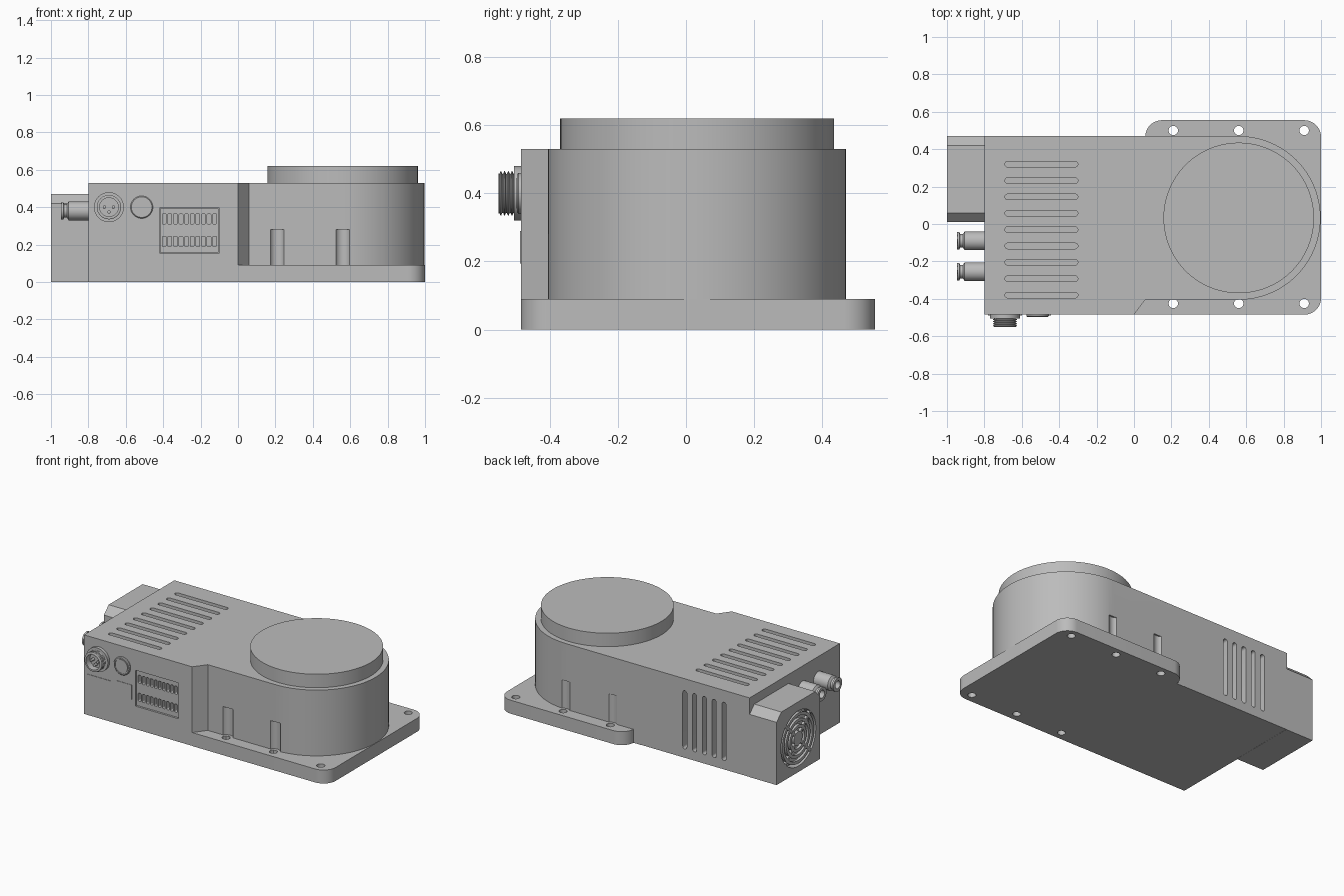
import bpy, bmesh, math
from mathutils import Vector

if "Cube" in bpy.data.objects:
    bpy.data.objects.remove(bpy.data.objects["Cube"])

GREY = (0.5, 0.5, 0.5, 1)
grey = bpy.data.materials.new("plain grey")
grey.use_nodes = True
grey.diffuse_color = GREY
grey.node_tree.nodes["Principled BSDF"].inputs["Base Color"].default_value = GREY


def finish(name, bm):
    """Turn a bmesh into a named, shaded object."""
    bmesh.ops.remove_doubles(bm, verts=bm.verts, dist=1e-5)
    bmesh.ops.recalc_face_normals(bm, faces=bm.faces)
    me = bpy.data.meshes.new(name)
    bm.to_mesh(me)
    bm.free()
    me.materials.append(grey)
    me.shade_smooth()
    me.set_sharp_from_angle(angle=math.radians(30))
    ob = bpy.data.objects.new(name, me)
    bpy.context.collection.objects.link(ob)
    return ob


def arc(cx, cy, r, a0, a1, n=12):
    """Points on an arc, angles in degrees."""
    steps = [math.radians(a0 + (a1 - a0) * i / n) for i in range(n + 1)]
    return [(cx + r * math.cos(a), cy + r * math.sin(a)) for a in steps]


def slot(cx, cy, w, h, r=0.0):
    """Rectangle outline with rounded corners."""
    if r == 0:
        return [(cx + sx * w / 2, cy + sy * h / 2) for sx, sy in ((1, 1), (-1, 1), (-1, -1), (1, -1))]
    pts = []
    for k, (sx, sy) in enumerate(((1, 1), (-1, 1), (-1, -1), (1, -1))):
        pts += arc(cx + sx * (w / 2 - r), cy + sy * (h / 2 - r), r, 90 * k, 90 * k + 90, 6)
    return pts


def circle(cx, cy, r, n=48):
    return arc(cx, cy, r, 0, 360, n)[:-1]


def add_prism(bm, pts, axis, lo, hi):
    """Extrude an outline along an axis; the outline uses the other two axes."""
    place = {"X": lambda a, b, t: (t, a, b), "Y": lambda a, b, t: (a, t, b), "Z": lambda a, b, t: (a, b, t)}[axis]
    clean = [p for i, p in enumerate(pts) if math.dist(p, pts[i - 1]) > 1e-5]
    low = [bm.verts.new(place(a, b, lo)) for a, b in clean]
    high = [bm.verts.new(place(a, b, hi)) for a, b in clean]
    bm.faces.new(low)
    bm.faces.new(high)
    for i in range(len(clean)):
        bm.faces.new((low[i - 1], low[i], high[i], high[i - 1]))


def prism(name, *parts):
    bm = bmesh.new()
    for part in parts:
        add_prism(bm, *part)
    return finish(name, bm)


def lathe(name, centre, direction, profile, steps=48):
    """Spin a (radius, height) profile around a direction."""
    bm = bmesh.new()
    verts = [bm.verts.new((r, 0, h)) for r, h in profile]
    edges = [bm.edges.new(pair) for pair in zip(verts, verts[1:])]
    bmesh.ops.spin(bm, geom=verts + edges, cent=(0, 0, 0), axis=(0, 0, 1), angle=math.tau, steps=steps)
    turn = Vector((0, 0, 1)).rotation_difference(Vector(direction))
    for v in bm.verts:
        v.co = turn @ v.co + Vector(centre)
    return finish(name, bm)


def cut(target, *parts):
    """Subtract prisms from a target and discard the cutter."""
    cutter = prism("cutter", *parts)
    cutter.hide_render = True
    mod = target.modifiers.new("cut", "BOOLEAN")
    mod.operation, mod.solver, mod.object = "DIFFERENCE", "EXACT", cutter
    graph = bpy.context.evaluated_depsgraph_get()
    me = bpy.data.meshes.new_from_object(target.evaluated_get(graph))
    target.modifiers.clear()
    target.data = me
    me.shade_smooth()
    me.set_sharp_from_angle(angle=math.radians(30))
    bpy.data.objects.remove(cutter)


FRONT, BACK, TOP = -0.485, 0.47, 0.53
MID, ROUND = 0.0325, 0.4375
holes = [(x, y) for x in (0.21, 0.56, 0.91) for y in (-0.425, 0.5)]

# Mounting plate with six through holes
plate_outline = ([(0, BACK), (0, FRONT)] + arc(0.91, FRONT + 0.09, 0.09, -90, 0)
                 + arc(0.91, 0.465, 0.09, 0, 90) + arc(0.15, 0.465, 0.09, 90, 180) + [(0.06, BACK)])
plate = prism("mounting_plate", (plate_outline, "Z", 0, 0.09))
cut(plate, *[(circle(x, y, 0.025, 24), "Z", -0.1, 0.2) for x, y in holes])

# Housing: square at one end, half round at the other
housing_outline = ([(-0.8, BACK), (-0.8, FRONT), (0, FRONT), (0.06, MID - ROUND)]
                   + arc(0.56, MID, ROUND, -90, 90, 48))
housing = prism("housing", (housing_outline, "Z", 0.001, TOP))

# Vents, screw pockets and terminal opening
cutters = [(slot(-0.495, 0.32 - 0.0875 * i, 0.39, 0.03, 0.0149), "Z", TOP - 0.05, TOP + 0.1) for i in range(9)]
cutters += [(slot(-0.61 + 0.0725 * i, 0.255, 0.03, 0.39, 0.0149), "Y", BACK - 0.06, BACK + 0.1) for i in range(5)]
cutters += [(circle(x, y, 0.042, 32), "Z", 0.0895, 0.28) for x, y in holes if x < 0.9]
cutters.append((slot(-0.26, 0.275, 0.32, 0.24), "Y", FRONT - 0.1, FRONT + 0.06))
cut(housing, *cutters)

# Round cap on top
lathe("turntable_cap", (0.56, MID, TOP), (0, 0, 1), [(0, -0.01), (0.4025, -0.01), (0.4025, 0.09), (0, 0.09)], 96)

# Terminal block with two rows of ports
block = prism("terminal_block", (slot(-0.26, 0.275, 0.314, 0.234), "Y", FRONT + 0.008, FRONT + 0.065))
cut(block, *[(slot(-0.395 + 0.03 * i, z, 0.02, 0.055, 0.006), "Y", FRONT - 0.1, FRONT + 0.04)
             for i in range(10) for z in (0.217, 0.337)])

# Label plates
prism("wide_label_plate", (slot(-0.69, 0.235, 0.18, 0.08), "Y", FRONT - 0.003, FRONT + 0.01))
prism("small_label_plate", (slot(-0.5, 0.242, 0.11, 0.095), "Y", FRONT - 0.003, FRONT + 0.01))

# Threaded connector with hollow barrel and pins
thread = [(r, 0.02 + 0.011 * i + d) for i in range(4) for r, d in ((0.057, 0.0015), (0.065, 0.005), (0.065, 0.007), (0.057, 0.0105))]
lathe("threaded_connector", (-0.69, FRONT, 0.4), (0, -1, 0),
      [(0, -0.005), (0.08, -0.005), (0.08, 0.02), (0.057, 0.02)] + thread + [(0.06, 0.066), (0.05, 0.066), (0.05, 0.022), (0, 0.022)])
for i, (dx, dz) in enumerate(((-0.024, 0), (0.024, 0), (0, -0.026))):
    lathe(f"connector_pin_{i + 1}", (-0.69 + dx, FRONT, 0.4 + dz), (0, -1, 0),
          [(0, 0.015), (0.009, 0.015), (0.009, 0.05), (0, 0.054)], 16)

# Push button
lathe("push_button", (-0.515, FRONT, 0.4), (0, -1, 0),
      [(0, -0.005), (0.06, -0.005), (0.06, 0.007), (0.055, 0.012), (0.048, 0.012), (0.048, 0.008), (0.045, 0.008),
       (0.045, 0.013), (0, 0.013)])

# Air hose fittings
for side, y in (("back", -0.09), ("front", -0.255)):
    lathe(f"{side}_air_fitting", (-0.8, y, 0.38), (-1, 0, 0),
          [(0, -0.005), (0.05, -0.005), (0.05, 0.105), (0.036, 0.115), (0.036, 0.13), (0.046, 0.133), (0.046, 0.145),
           (0.026, 0.145), (0.026, 0.09), (0, 0.09)], 32)

# Fan box with chamfered top edges
box_outline = [(0.01, 0), (BACK, 0), (BACK, 0.42), (0.42, 0.47), (0.06, 0.47), (0.01, 0.42)]
fan_box = prism("fan_box", (box_outline, "X", -1, -0.795))
FY, FZ = 0.24, 0.225
cut(fan_box, (circle(FY, FZ, 0.185), "X", -1.1, -0.95))

# Fan grille: hub, rings and crossed spokes
lathe("grille_hub", (-1, FY, FZ), (1, 0, 0), [(0, 0.001), (0.045, 0.001), (0.045, 0.055), (0, 0.055)])
for i in range(3):
    r = 0.068 + 0.04 * i
    lathe(f"grille_ring_{i + 1}", (-1, FY, FZ), (1, 0, 0),
          [(r, 0.001), (r + 0.02, 0.001), (r + 0.02, 0.02), (r, 0.02), (r, 0.001)])
for i in range(4):
    a = math.radians(45 + 90 * i)
    u, n = Vector((math.cos(a), math.sin(a))), Vector((-math.sin(a), math.cos(a))) * 0.009
    c = Vector((FY, FZ))
    bar = [tuple(c + u * 0.04 + n), tuple(c + u * 0.04 - n), tuple(c + u * 0.187 - n), tuple(c + u * 0.187 + n)]
    prism(f"grille_spoke_{i + 1}", (bar, "X", -0.9985, -0.98))
